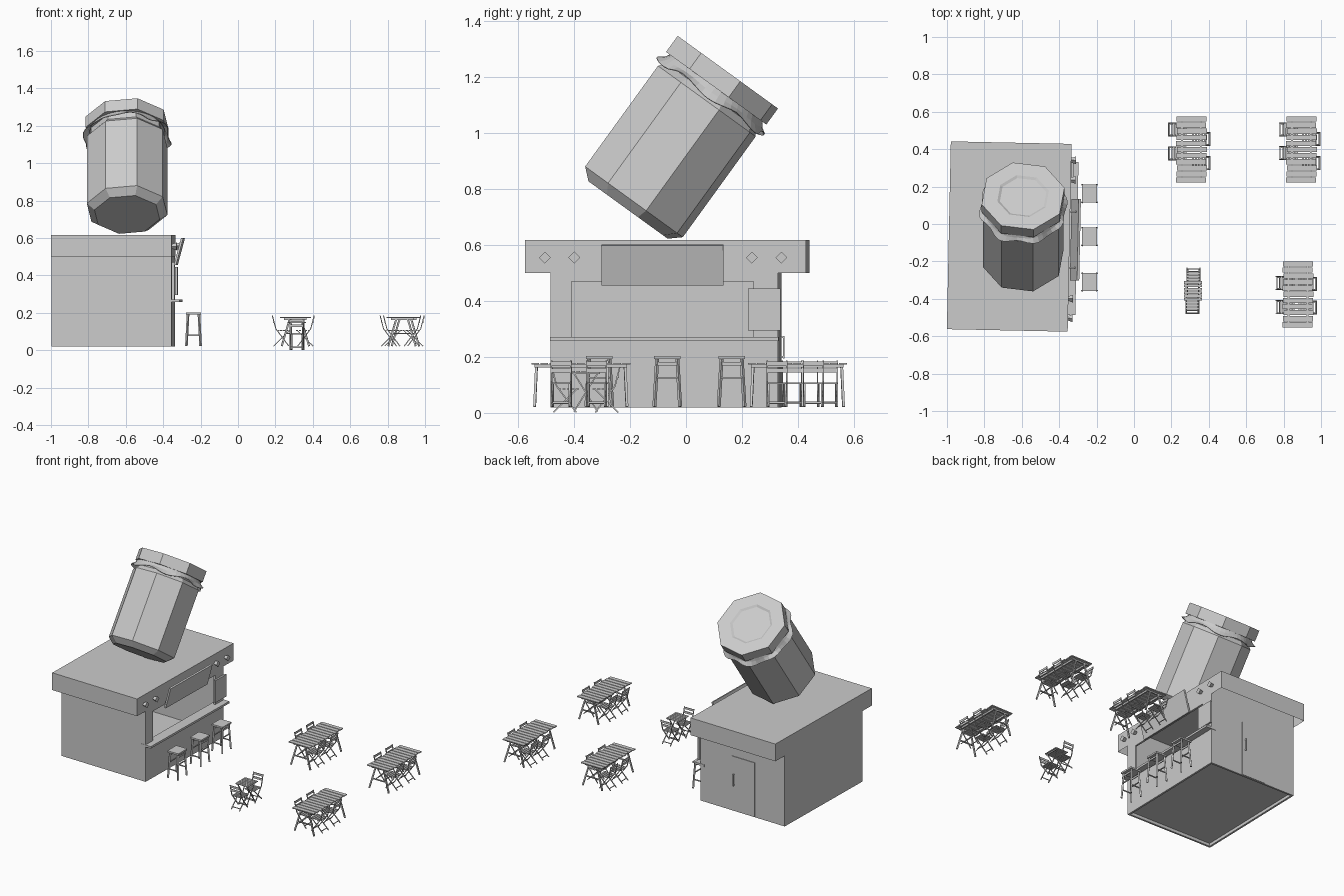
import bpy, bmesh
from math import sin, cos, pi, radians
from mathutils import Matrix, Vector

if "Cube" in bpy.data.objects:
    bpy.data.objects.remove(bpy.data.objects["Cube"])


def finish(bm, name, matrix=Matrix()):
    bmesh.ops.recalc_face_normals(bm, faces=bm.faces)
    me = bpy.data.meshes.new(name)
    bm.to_mesh(me)
    bm.free()
    ob = bpy.data.objects.new(name, me)
    ob.matrix_world = matrix
    bpy.context.collection.objects.link(ob)
    return ob


def box(bm, lo, hi):
    lo, hi = Vector(lo), Vector(hi)
    m = Matrix.Translation((lo + hi) / 2) @ Matrix.Diagonal((*(hi - lo), 1))
    return bmesh.ops.create_cube(bm, size=1, matrix=m)["verts"]


def bar(bm, a, b, w=0.006, d=None):
    a, b = Vector(a), Vector(b)
    m = (Matrix.Translation((a + b) / 2)
         @ (b - a).to_track_quat('Z', 'Y').to_matrix().to_4x4()
         @ Matrix.Diagonal((w, d or w, (b - a).length, 1)))
    bmesh.ops.create_cube(bm, size=1, matrix=m)


def single_box(name, lo, hi, matrix=Matrix()):
    bm = bmesh.new()
    box(bm, lo, hi)
    return finish(bm, name, matrix)


def rings(name, rows, matrix, caps=True):
    bm = bmesh.new()
    vs = [[bm.verts.new(p) for p in row] for row in rows]
    n = len(rows[0])
    for a, b in zip(vs, vs[1:]):
        for i in range(n):
            bm.faces.new((a[i], a[(i + 1) % n], b[(i + 1) % n], b[i]))
    if caps:
        bm.faces.new(vs[0][::-1])
        bm.faces.new(vs[-1])
    return finish(bm, name, matrix)


def octagon(r, z):
    return [(r * cos(radians(14 + 45 * i)), r * sin(radians(14 + 45 * i)), z) for i in range(8)]


def copy(ob, loc, turn=0):
    new = bpy.data.objects.new(ob.name, ob.data)
    new.location, new.rotation_euler = loc, (0, 0, radians(turn))
    bpy.context.collection.objects.link(new)


# Kiosk, modelled around its own centre and turned slightly
K = Matrix.Translation((-0.667, -0.067, 0)) @ Matrix.Rotation(radians(-1.2), 4, 'Z')

# Hollow walls with a serving window
bm = bmesh.new()
box(bm, (-0.321, -0.41, 0.02), (0.321, 0.402, 0.614))
bmesh.ops.delete(bm, geom=[f for f in bm.faces if abs(f.normal.z) > 0.5], context='FACES')
walls = finish(bm, "kiosk_walls", K)
walls.modifiers.new("thickness", 'SOLIDIFY').thickness = 0.018
cutter = single_box("window_cutter", (0.25, -0.335, 0.27), (0.4, 0.315, 0.47), K)
cutter.hide_render = True
cutter.hide_viewport = True
cut = walls.modifiers.new("window", 'BOOLEAN')
cut.operation, cut.object, cut.solver = 'DIFFERENCE', cutter, 'EXACT'
single_box("kiosk_floor", (-0.31, -0.40, 0.04), (0.31, 0.392, 0.05), K)

# Roof cap, open underneath
bm = bmesh.new()
box(bm, (-0.323, -0.502, 0.5), (0.323, 0.502, 0.617))
bmesh.ops.delete(bm, geom=[f for f in bm.faces if f.normal.z < -0.5], context='FACES')
finish(bm, "roof", K)

# Counter, boards and door
single_box("counter", (0.29, -0.412, 0.257), (0.362, 0.405, 0.271), K)
single_box("menu_board", (0.325, 0.295, 0.295), (0.337, 0.412, 0.445), K)
tilt = K @ Matrix.Translation((0.354, -0.01, 0.528)) @ Matrix.Rotation(radians(15), 4, 'Y')
single_box("front_panel", (-0.006, -0.218, -0.074), (0.006, 0.218, 0.074), tilt)
bm = bmesh.new()
for y in (-0.16, 0.14):
    bar(bm, (0.315, y, 0.56), (0.365, y, 0.56), 0.008)
finish(bm, "panel_brackets", K)
single_box("door", (-0.095, 0.395, 0.022), (0.08, 0.406, 0.39), K)
bm = bmesh.new()
for z in (0.2, 0.27):
    bar(bm, (0.06, 0.404, z), (0.06, 0.418, z))
bar(bm, (0.06, 0.418, 0.195), (0.06, 0.418, 0.275))
finish(bm, "door_handle", K)

# Row of square lamps
bm = bmesh.new()
for y in (-0.43, -0.325, 0.31, 0.415):
    m = Matrix.Translation((0.335, y, 0.555)) @ Matrix.Rotation(pi / 2, 4, 'Y')
    bmesh.ops.create_cone(bm, cap_ends=True, segments=4, radius1=0.012, radius2=0.021,
                          depth=0.026, matrix=m)
finish(bm, "lamps", K)

# Tilted octagonal jar on the roof
J = Matrix.Translation((-0.593, -0.207, 0.725)) @ Matrix.Rotation(radians(-35.9), 4, 'X')
rings("jar_body", [octagon(r, z) for r, z in
                   ((0.18, 0), (0.222, 0.036), (0.222, 0.48), (0.2, 0.505), (0.2, 0.54))], J)
rings("jar_lid", [octagon(r, z) for r, z in
                  ((0.228, 0.537), (0.228, 0.608), (0.142, 0.608), (0.128, 0.600))], J)
N = 48
skirt = []
for r, z, wave in ((0.205, 0.537, 0), (0.216, 0.518, 0.003), (0.233, 0.5, 0.010)):
    skirt.append([((r + wave * cos(16 * pi * i / N)) * cos(2 * pi * i / N + 0.24),
                   (r + wave * cos(16 * pi * i / N)) * sin(2 * pi * i / N + 0.24),
                   z + wave * sin(12 * pi * i / N)) for i in range(N)])
cloth = rings("cloth_frill", skirt, J, caps=False)
cloth.modifiers.new("thickness", 'SOLIDIFY').thickness = 0.003

# Bar stools
bm = bmesh.new()
box(bm, (-0.041, -0.047, 0.172), (0.041, 0.047, 0.183))
for sx in (-1, 1):
    bar(bm, (sx * 0.034, -0.039, 0.105), (sx * 0.034, 0.039, 0.105), 0.006)
    bar(bm, (sx * 0.032, -0.037, 0.155), (sx * 0.032, 0.037, 0.155), 0.005, 0.012)
    for sy in (-1, 1):
        bar(bm, (sx * 0.029, sy * 0.036, 0.175), (sx * 0.038, sy * 0.046, 0.002), 0.010)
for sy in (-1, 1):
    bar(bm, (-0.035, sy * 0.042, 0.06), (0.035, sy * 0.042, 0.06), 0.006)
stool = finish(bm, "stool", Matrix.Translation((-0.238, 0.163, 0.02)))
for y in (-0.067, -0.31):
    copy(stool, (-0.238, y, 0.02))

# Long slatted tables on trestles
bm = bmesh.new()
for i in range(11):
    y = -0.163 + i * 0.0326
    e = 0.003 * (i % 3 - 1)
    box(bm, (-0.08 + e, y - 0.0138, 0.153), (0.08 + e, y + 0.0138, 0.159))
for sx in (-1, 1):
    box(bm, (sx * 0.05 - 0.005, -0.165, 0.142), (sx * 0.05 + 0.005, 0.165, 0.153))
    for sy in (-1, 1):
        bar(bm, (sx * 0.03, sy * 0.158, 0.15), (sx * 0.073, sy * 0.165, 0.002), 0.009)
for sy in (-1, 1):
    bar(bm, (-0.06, sy * 0.158, 0.147), (0.06, sy * 0.158, 0.147), 0.009)
    bar(bm, (-0.052, sy * 0.162, 0.07), (0.052, sy * 0.162, 0.07), 0.007)
table = finish(bm, "long_table", Matrix.Translation((0.307, 0.398, 0.02)))

# Folding chairs, facing +x
bm = bmesh.new()
for s in (-1, 1):
    bar(bm, (-0.052, s * 0.035, 0.166), (-0.034, s * 0.035, 0.095), 0.005)
    bar(bm, (-0.034, s * 0.035, 0.095), (0.036, s * 0.035, 0.002), 0.005)
    bar(bm, (0.038, s * 0.030, 0.085), (-0.046, s * 0.030, 0.002), 0.005)
for i in range(5):
    x = -0.024 + i * 0.016
    box(bm, (x - 0.006, -0.036, 0.084), (x + 0.006, 0.036, 0.088))
for x, z in ((-0.051, 0.157), (-0.046, 0.132)):
    bar(bm, (x, -0.036, z), (x, 0.036, z), 0.004, 0.014)
for x, z in ((0.024, 0.018), (-0.034, 0.014)):
    bar(bm, (x, -0.034, z), (x, 0.034, z), 0.004)
chair = finish(bm, "folding_chair", Matrix.Translation((0.236, 0.505, 0.02)))

# Seat the chairs around the long tables
for p in ((0.895, 0.398), (0.877, -0.376)):
    copy(table, (*p, 0.02))
copy(chair, (0.236, 0.378, 0.02))
for cx, left, right in ((0.307, (), (0.455, 0.325)),
                        (0.895, (0.505, 0.38), (0.455, 0.325)),
                        (0.877, (-0.315, -0.445), (-0.32, -0.447))):
    for y in left:
        copy(chair, (cx - 0.065, y, 0.02))
    for y in right:
        copy(chair, (cx + 0.048, y, 0.02), 180)

# Small bistro table with crossed legs and two chairs
bm = bmesh.new()
for i in range(6):
    y = -0.045 + i * 0.018
    box(bm, (-0.048, y - 0.007, 0.142), (0.048, y + 0.007, 0.147))
for sx in (-1, 1):
    box(bm, (sx * 0.036 - 0.003, -0.05, 0.136), (sx * 0.036 + 0.003, 0.05, 0.142))
    bar(bm, (sx * 0.036, -0.042, 0.138), (sx * 0.036, 0.042, 0.002), 0.005)
    bar(bm, (sx * 0.030, 0.042, 0.138), (sx * 0.030, -0.042, 0.002), 0.005)
for y in (-0.035, 0.035):
    bar(bm, (-0.036, y, 0.014), (0.036, y, 0.014), 0.004)
finish(bm, "bistro_table", Matrix.Translation((0.315, -0.358, 0.003)))
copy(chair, (0.312, -0.428, 0), 90)
copy(chair, (0.318, -0.288, 0), -90)
